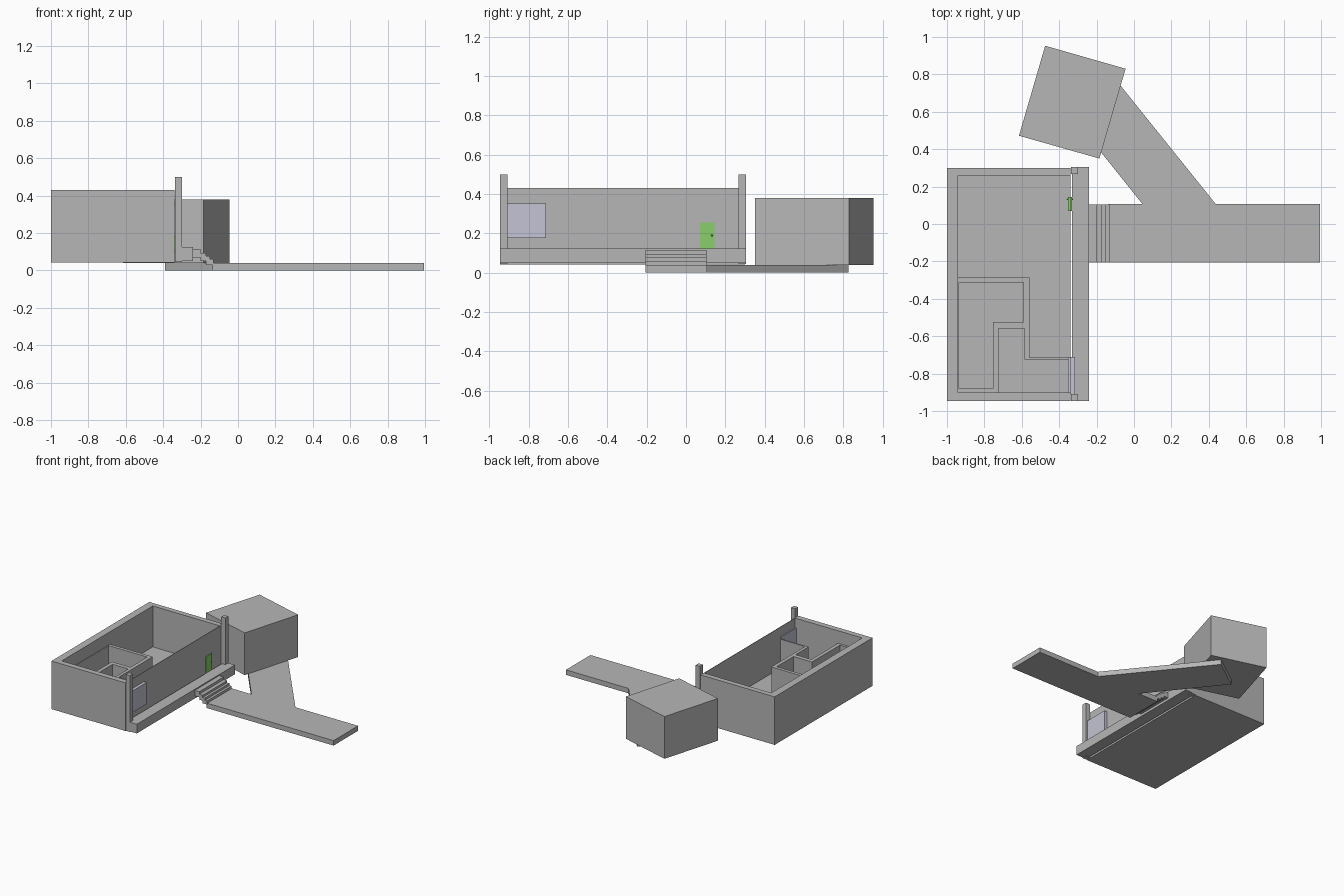
import bpy, bmesh
from mathutils import Vector

if "Cube" in bpy.data.objects:
    bpy.data.objects.remove(bpy.data.objects["Cube"])


def material(name, rgb):
    m = bpy.data.materials.new(name)
    m.diffuse_color = (*rgb, 1)
    m.use_nodes = True
    m.node_tree.nodes["Principled BSDF"].inputs["Base Color"].default_value = m.diffuse_color
    return m


GREY = material("plain grey", (0.47, 0.47, 0.47))
GREEN = material("door green", (0.26, 0.62, 0.15))
GLASS = material("pale glass", (0.55, 0.55, 0.66))


def prism(name, outline, lo, hi, mat=GREY, axis="z"):
    """Extrude an outline: (x, y) along z, or (x, z) along y."""
    def put(a, b, t):
        return (a, b, t) if axis == "z" else (a, t, b)
    bm = bmesh.new()
    face = bm.faces.new([bm.verts.new(put(a, b, lo)) for a, b in outline])
    top = bmesh.ops.extrude_face_region(bm, geom=[face])
    moved = [v for v in top["geom"] if isinstance(v, bmesh.types.BMVert)]
    bmesh.ops.translate(bm, verts=moved, vec=Vector(put(0, 0, hi - lo)))
    bmesh.ops.recalc_face_normals(bm, faces=bm.faces)
    mesh = bpy.data.meshes.new(name)
    bm.to_mesh(mesh)
    bm.free()
    mesh.materials.append(mat)
    obj = bpy.data.objects.new(name, mesh)
    bpy.context.collection.objects.link(obj)
    return obj


def box(name, x0, x1, y0, y1, z0, z1, mat=GREY):
    return prism(name, [(x0, y0), (x1, y0), (x1, y1), (x0, y1)], z0, z1, mat)


def cut(obj, cutter):
    """Subtract the cutter for good, then remove it."""
    mod = obj.modifiers.new("hollow", "BOOLEAN")
    mod.operation, mod.solver, mod.object = "DIFFERENCE", "EXACT", cutter
    bpy.context.view_layer.objects.active = obj
    bpy.ops.object.modifier_apply(modifier=mod.name)
    bpy.data.objects.remove(cutter)


FLOOR = 0.10

# open-topped house shell with a thin wall on the porch side
house = box("house_shell", -1, -0.339, -0.945, 0.30, 0.043, 0.43)
cut(house, box("room_cutter", -0.94, -0.343, -0.90, 0.258, FLOOR, 0.6))

# interior partitions: one outline hollowed by the inner room
rooms = prism("partition_walls", [
    (-0.941, -0.285), (-0.56, -0.285), (-0.56, -0.715), (-0.342, -0.715),
    (-0.342, -0.725), (-0.585, -0.725), (-0.585, -0.56), (-0.725, -0.56),
    (-0.725, -0.901), (-0.941, -0.901)], FLOOR - 0.01, 0.33)
cut(rooms, prism("inner_room_cutter", [
    (-0.935, -0.312), (-0.59, -0.312), (-0.59, -0.525), (-0.755, -0.525),
    (-0.755, -0.88), (-0.935, -0.88)], FLOOR, 0.6))

# porch deck and its two posts
box("porch_deck", -0.331, -0.24, -0.945, 0.305, 0.05, 0.124)
for name, y in (("front_post", -0.945), ("back_post", 0.268)):
    box(name, -0.337, -0.30, y, y + 0.037, 0.045, 0.50)

# stairs with a stepped underside
prism("porch_stairs", [
    (-0.24, 0.115), (-0.20, 0.115), (-0.20, 0.094), (-0.17, 0.094),
    (-0.17, 0.077), (-0.15, 0.077), (-0.15, 0.06), (-0.13, 0.06),
    (-0.13, 0.03), (-0.17, 0.03), (-0.17, 0.05), (-0.20, 0.05),
    (-0.20, 0.07), (-0.24, 0.07)], -0.207, 0.105, axis="y")

# path with a slanting branch that runs under the outbuilding
prism("forked_path", [
    (-0.135, -0.205), (0.995, -0.205), (0.995, 0.107), (0.437, 0.107),
    (-0.142, 0.827), (-0.39, 0.651), (0.045, 0.107), (-0.135, 0.107)],
    0, 0.04)

# turned outbuilding
prism("outbuilding", [(-0.475, 0.953), (-0.615, 0.472), (-0.185, 0.35),
                      (-0.045, 0.83)], 0.04, 0.38)

# window and door set through the thin wall
box("window", -0.352, -0.315, -0.908, -0.712, 0.178, 0.352, GLASS)
box("door", -0.354, -0.332, 0.07, 0.145, FLOOR, 0.255, GREEN)
for name, x in (("outer_knob", -0.331), ("inner_knob", -0.355)):
    bpy.ops.mesh.primitive_uv_sphere_add(segments=12, ring_count=8,
                                         radius=0.005, location=(x, 0.132, 0.19))
    knob = bpy.context.object
    knob.name = name
    knob.data.materials.append(GREEN)
    bpy.ops.object.shade_smooth()
